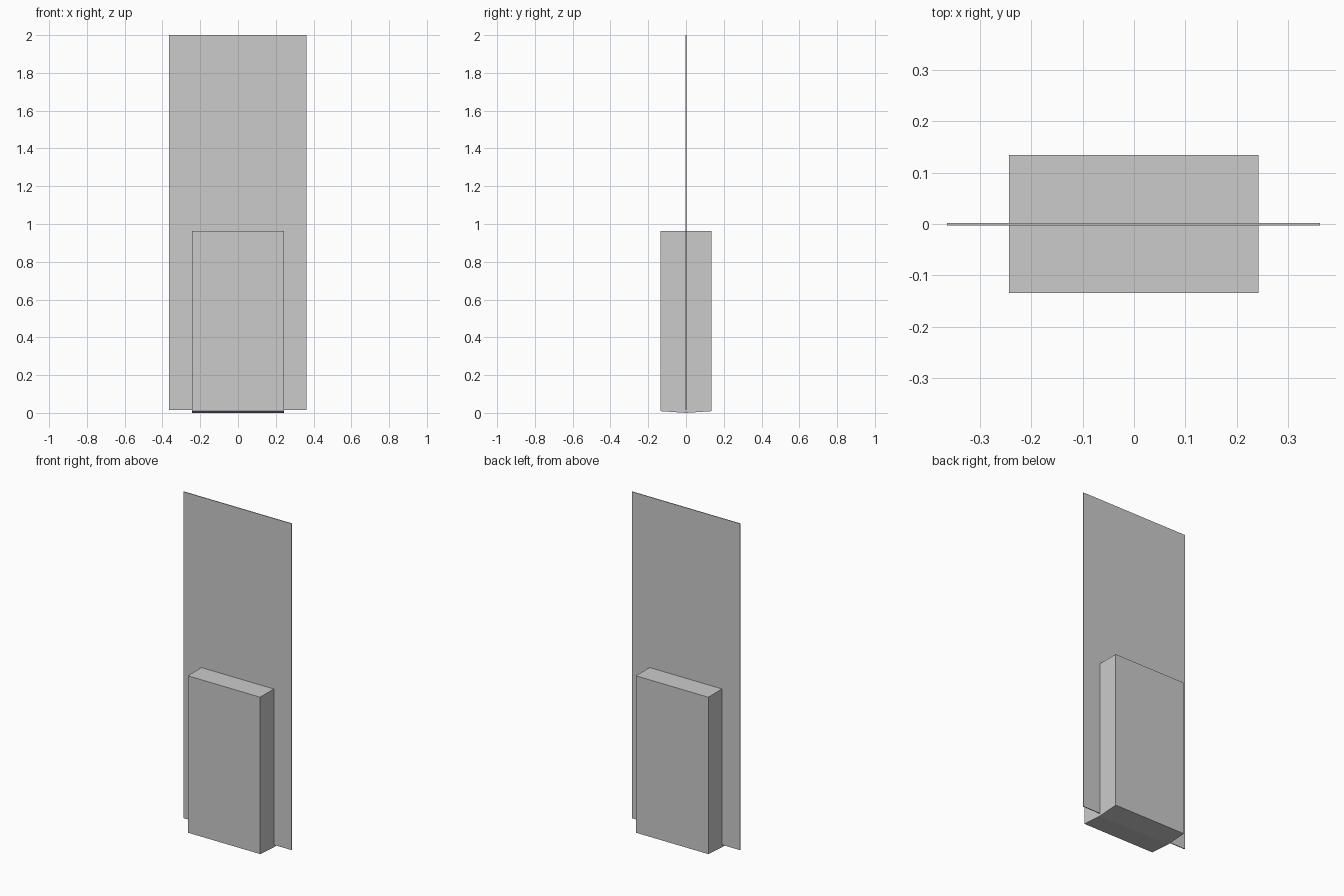
import bpy, bmesh

if "Cube" in bpy.data.objects:
    bpy.data.objects.remove(bpy.data.objects["Cube"])


def box(name, x0, x1, y0, y1, z0, z1, ridge=None):
    bm = bmesh.new()
    bmesh.ops.create_cube(bm, size=1)
    for v in bm.verts:
        v.co = (x1 if v.co.x > 0 else x0,
                y1 if v.co.y > 0 else y0,
                z1 if v.co.z > 0 else z0)
    if ridge is not None:
        # shallow ridge along the middle of the underside
        bottom = next(f for f in bm.faces if f.normal.z < -0.9 or
                      all(abs(v.co.z - z0) < 1e-6 for v in f.verts))
        ends = [e for e in bottom.edges
                if abs(e.verts[0].co.x - e.verts[1].co.x) < 1e-6]
        new = bmesh.ops.subdivide_edges(bm, edges=ends, cuts=1)
        mids = [g for g in new["geom_inner"] if isinstance(g, bmesh.types.BMVert)]
        bmesh.ops.connect_verts(bm, verts=mids)
        for v in mids:
            v.co.z = ridge
    bmesh.ops.recalc_face_normals(bm, faces=bm.faces)
    mesh = bpy.data.meshes.new(name)
    bm.to_mesh(mesh)
    bm.free()
    obj = bpy.data.objects.new(name, mesh)
    bpy.context.collection.objects.link(obj)
    return obj


# tall thin upright sheet
box("upright_panel", -0.364, 0.362, -0.003, 0.002, 0.015, 2.0)

# block around the lower half of the sheet
box("base_block", -0.244, 0.243, -0.134, 0.134, 0.009, 0.963, ridge=0.0)
